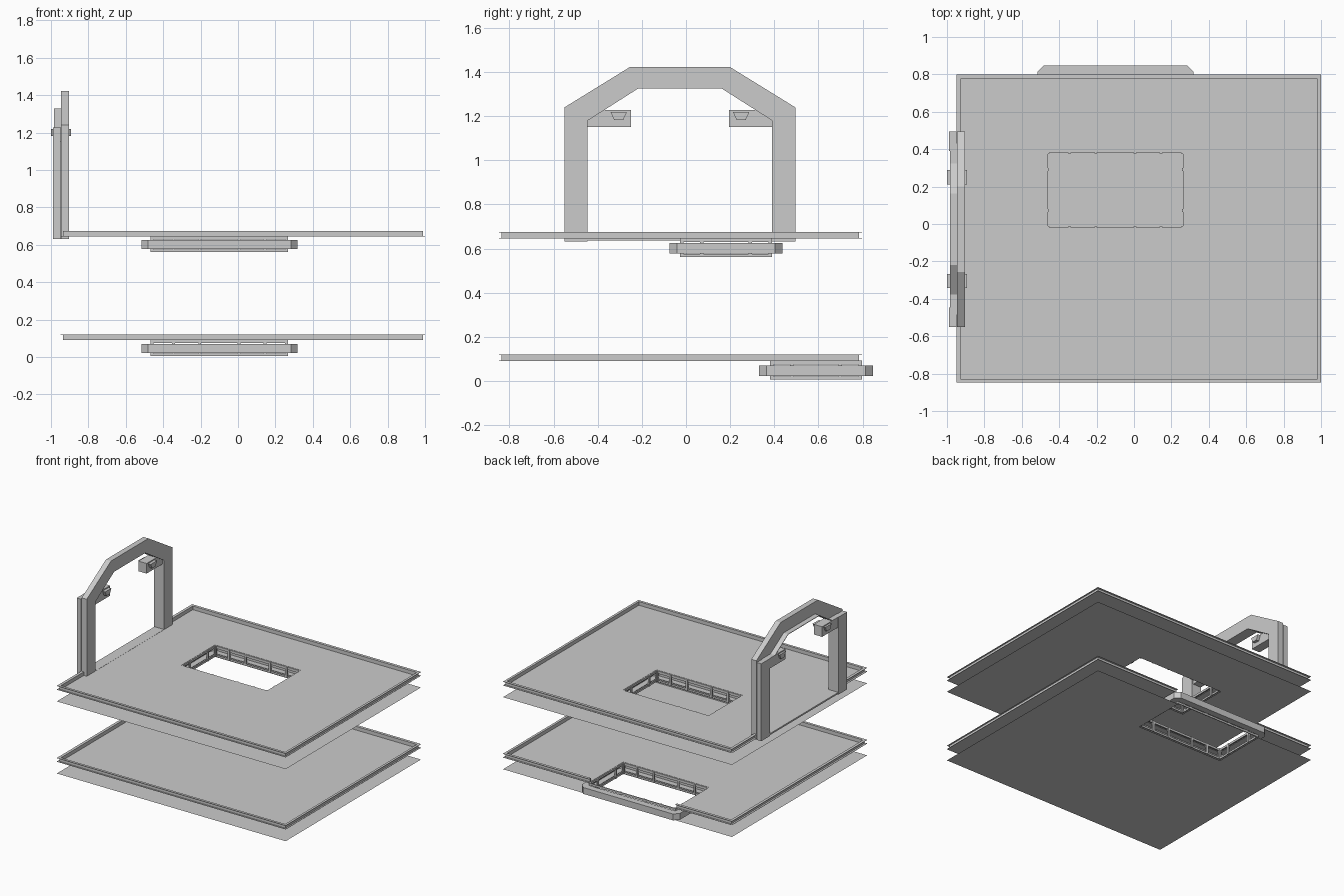
import bpy, bmesh

if "Cube" in bpy.data.objects:
    bpy.data.objects.remove(bpy.data.objects["Cube"], do_unlink=True)

grey = bpy.data.materials.new("light grey")
grey.use_nodes = True
grey.diffuse_color = (0.6, 0.6, 0.6, 1)
grey.node_tree.nodes["Principled BSDF"].inputs["Base Color"].default_value = (0.6, 0.6, 0.6, 1)


def finish(name, bm, recalc=True):
    if recalc:
        bmesh.ops.recalc_face_normals(bm, faces=bm.faces[:])
    mesh = bpy.data.meshes.new(name)
    bm.to_mesh(mesh)
    bm.free()
    mesh.materials.append(grey)
    obj = bpy.data.objects.new(name, mesh)
    bpy.context.collection.objects.link(obj)
    return obj


def add_box(bm, x, y, z):
    verts = bmesh.ops.create_cube(bm, size=1)["verts"]
    for v in verts:
        v.co = [(a + b) / 2 + c * (b - a) for (a, b), c in zip((x, y, z), v.co)]


def boxes(name, specs):
    bm = bmesh.new()
    for spec in specs:
        add_box(bm, *spec)
    return finish(name, bm)


def prism(name, points, x0, x1):
    """Extrude a (y, z) outline along x."""
    bm = bmesh.new()
    face = bm.faces.new([bm.verts.new((x0, y, z)) for y, z in points])
    out = bmesh.ops.extrude_face_region(bm, geom=[face])["geom"]
    bmesh.ops.translate(bm, vec=(x1 - x0, 0, 0),
                        verts=[v for v in out if isinstance(v, bmesh.types.BMVert)])
    return finish(name, bm)


# Shared plan dimensions
X0, X1, Y0, Y1 = -0.95, 1.0, -0.848, 0.798
WX0, WX1, WY0, WY1 = -0.935, 0.988, -0.835, 0.783
HX0, HX1 = -0.467, 0.268
MID = -0.0275                      # doorway centre in y
DOOR = (MID - 0.418, MID + 0.418)
T = 0.007


def strips(hy0, hy1):
    """Rectangles that surround the hatch hole."""
    rects = [((X0, HX0), (Y0, Y1)), ((HX1, X1), (Y0, Y1)), ((HX0, HX1), (Y0, hy0))]
    if hy1 < Y1:
        rects.append(((HX0, HX1), (hy1, Y1)))
    return rects


def deck(level, z, hy0, hy1, back_gap, side_gap):
    # Floor and the separate sheet under it
    boxes(level + "_floor", [(x, y, (z + 0.09, z + 0.092)) for x, y in strips(hy0, hy1)])
    bm = bmesh.new()
    for (a, b), (c, d) in strips(hy0, hy1):
        bm.faces.new([bm.verts.new(p) for p in ((a, c, z), (b, c, z), (b, d, z), (a, d, z))])
    finish(level + "_under_sheet", bm, recalc=False)

    # Rim wall with a narrow outward lip, left open at the gaps
    def runs(lo, hi, gap):
        return [(lo, gap[0]), (gap[1], hi)] if gap else [(lo, hi)]

    wall, lip = (z + 0.09, z + 0.12), (z + 0.118, z + 0.12)
    specs = []
    for run in runs(X0, X1, back_gap):
        inner = (max(run[0], WX0), min(run[1], WX1))
        specs += [(inner, (WY1 - T, WY1), wall), (run, (WY1, Y1), lip)]
    for run in runs(Y0, Y1, side_gap):
        inner = (max(run[0], WY0), min(run[1], WY1))
        specs += [((WX0, WX0 + T), inner, wall), ((X0, WX0), run, lip)]
    specs += [((WX0, WX1), (WY0, WY0 + T), wall), ((X0, X1), (Y0, WY0), lip),
              ((WX1 - T, WX1), (WY0, WY1), wall), ((WX1, X1), (Y0, Y1), lip)]
    boxes(level + "_rim", specs)

    # Hatch lattice: upper and lower rings joined by posts
    specs = []
    for zz in ((z + 0.006, z + 0.02), (z + 0.074, z + 0.09)):
        specs += [((HX0, HX1), (hy0, hy0 + T), zz), ((HX0, HX1), (hy1 - T, hy1), zz),
                  ((HX0, HX0 + T), (hy0, hy1), zz), ((HX1 - T, HX1), (hy0, hy1), zz)]
    post, w = (z + 0.006, z + 0.09), 0.008
    cx, cy = (HX0 + HX1) / 2, (hy0 + hy1) / 2
    for dx in (-0.36, -0.245, -0.105, 0.105, 0.245, 0.36):
        for y in ((hy0, hy0 + 0.011), (hy1 - 0.011, hy1)):
            specs.append(((cx + dx - w, cx + dx + w), y, post))
    for dy in (-0.2, -0.11, 0.11, 0.2):
        for x in ((HX0, HX0 + 0.011), (HX1 - 0.011, HX1)):
            specs.append((x, (cy + dy - w, cy + dy + w), post))
    boxes(level + "_hatch_lattice", specs)

    # Chamfered hollow collar around the hatch
    def ring(bm, grow, cut, h):
        a, b, c, d = HX0 - grow, HX1 + grow, hy0 - grow, hy1 + grow
        plan = [(a + cut, c), (b - cut, c), (b, c + cut), (b, d - cut),
                (b - cut, d), (a + cut, d), (a, d - cut), (a, c + cut)]
        return [bm.verts.new((x, y, z + h)) for x, y in plan]

    bm = bmesh.new()
    loops = [ring(bm, 0, 0.002, 0.022), ring(bm, 0.05, 0.035, 0.022),
             ring(bm, 0.05, 0.035, 0.071), ring(bm, 0, 0.002, 0.071)]
    for lower, upper in zip(loops, loops[1:]):
        for i in range(8):
            j = (i + 1) % 8
            bm.faces.new((lower[i], lower[j], upper[j], upper[i]))
    collar = finish(level + "_hatch_collar", bm, recalc=False)
    solid = collar.modifiers.new("thickness", "SOLIDIFY")
    solid.thickness = 0.005


deck("lower", 0.0, 0.38, 0.798, (HX0, HX1), None)
deck("upper", 0.555, -0.025, 0.388, None, DOOR)

# Doorway arch with sloped shoulders
BASE = 0.632


def mirrored(half):
    """Half outline from the foot up, mirrored about the doorway centre."""
    return ([(MID - d, z) for d, z in half]
            + [(MID + d, z) for d, z in reversed(half)])


outer = [(0.523, BASE), (0.523, 1.24), (0.228, 1.422)]
inner = [(0.418, BASE), (0.418, 1.18), (0.19, 1.325)]
prism("arch", mirrored(outer) + mirrored(inner)[::-1], -0.946, -0.903)

# Thin lining that carries the opening outward
lining = [(0.422, BASE), (0.422, 1.182), (0.191, 1.329)]
prism("arch_lining", mirrored(lining) + mirrored(inner)[::-1], -0.985, -0.946)

# Outer leg posts, hinge blocks and their pegs
for side, name in ((-1, "front"), (1, "back")):
    def span(a, b):
        return tuple(sorted((MID + side * a, MID + side * b)))

    boxes(name + "_outer_leg", [((-0.988, -0.95), span(0.418, 0.523), (BASE, 1.228))])
    boxes(name + "_hinge_block", [((-0.985, -0.915), span(0.222, 0.46), (1.15, 1.228))])
    peg = [(0.24, 1.22), (0.315, 1.22), (0.298, 1.183), (0.257, 1.183)]
    prism(name + "_hinge_peg", [(MID + side * d, z) for d, z in peg], -1.0, -0.892)

# Door threshold between the legs
boxes("threshold", [((-0.985, -0.903), DOOR, (0.636, 0.648))])
